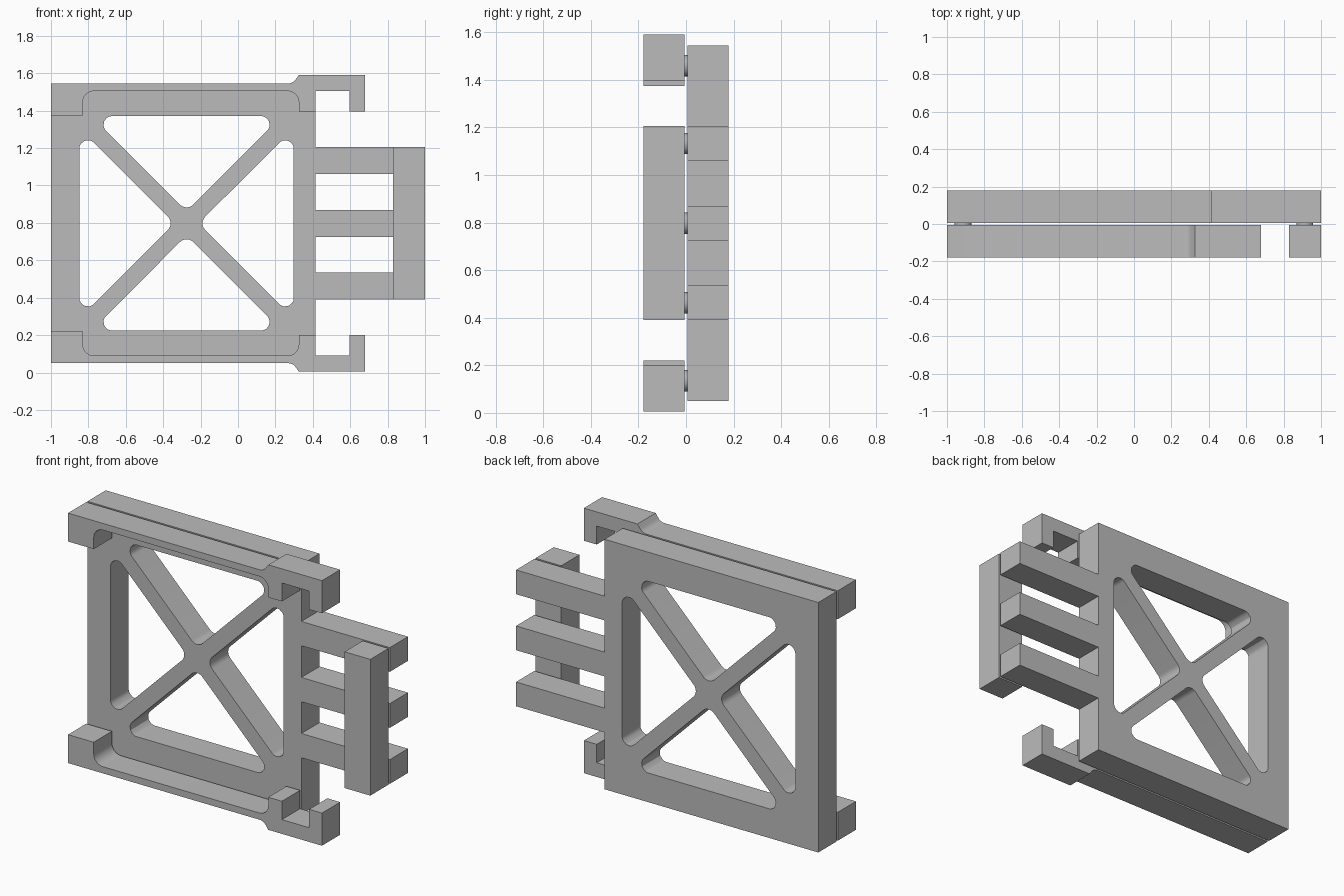
import bpy, bmesh, math
from mathutils import Vector

cube = bpy.data.objects.get("Cube")
if cube:
    bpy.data.objects.remove(cube, do_unlink=True)

grey = bpy.data.materials.new("plain grey")
grey.use_nodes = True
colour = (0.5, 0.5, 0.5, 1)
grey.diffuse_color = colour
grey.node_tree.nodes["Principled BSDF"].inputs["Base Color"].default_value = colour

BACK, FRONT = (0.006, 0.178), (-0.178, -0.006)   # y range of each layer
MID_X, MID_Z = -0.275, 0.7975                    # centre of the frame


def rounded(points, steps=8):
    """Outline from (x, z, radius) corners, filleted where radius > 0."""
    out = []
    for i, (x, z, r) in enumerate(points):
        p = Vector((x, z))
        if r == 0:
            out.append(p)
            continue
        a = (Vector(points[i - 1][:2]) - p).normalized()
        b = (Vector(points[(i + 1) % len(points)][:2]) - p).normalized()
        half = a.angle(b) / 2
        centre = p + (a + b).normalized() * (r / math.sin(half))
        start = p + a * (r / math.tan(half)) - centre
        end = p + b * (r / math.tan(half)) - centre
        for k in range(steps + 1):
            d = start.lerp(end, k / steps).normalized()
            out.append(centre + d * r)
    return out


def slab(name, outlines, y_range):
    """Extruded plate; outlines after the first are holes."""
    curve = bpy.data.curves.new(name, 'CURVE')
    curve.dimensions = '2D'
    curve.fill_mode = 'BOTH'
    curve.extrude = (y_range[1] - y_range[0]) / 2
    for outline in outlines:
        spline = curve.splines.new('POLY')
        spline.points.add(len(outline) - 1)
        for point, co in zip(spline.points, outline):
            point.co = (co[0], co[1], 0, 1)
        spline.use_cyclic_u = True
    obj = bpy.data.objects.new(name, curve)
    bpy.context.collection.objects.link(obj)
    bpy.ops.object.select_all(action='DESELECT')
    obj.select_set(True)
    bpy.context.view_layer.objects.active = obj
    bpy.ops.object.convert(target='MESH')
    obj = bpy.context.view_layer.objects.active
    # stand the plate upright at its depth and close the seams
    bm = bmesh.new()
    bm.from_mesh(obj.data)
    mid = sum(y_range) / 2
    for v in bm.verts:
        x, z, d = v.co
        v.co = (x, mid - d, z)
    bmesh.ops.remove_doubles(bm, verts=bm.verts, dist=1e-5)
    bmesh.ops.recalc_face_normals(bm, faces=bm.faces)
    bm.to_mesh(obj.data)
    bm.free()
    finish(obj)


def finish(obj):
    obj.data.materials.clear()
    obj.data.materials.append(grey)
    bpy.ops.object.select_all(action='DESELECT')
    obj.select_set(True)
    bpy.context.view_layer.objects.active = obj
    bpy.ops.object.shade_smooth_by_angle(angle=math.radians(30))


# Back frame with three arms on its left side
outline = [(-1, 0.05), (0.415, 0.05)]
for low, high in ((0.39, 0.535), (0.725, 0.87), (1.06, 1.205)):
    outline += [(0.415, low), (1, low), (1, high), (0.415, high)]
outline += [(0.415, 1.545), (-1, 1.545)]

# Four triangular windows, one turned in quarter steps, leaving crossed struts
window = rounded([(-0.508, 0.573, 0.045), (0.508, 0.573, 0.045), (0, 0.0645, 0.05)])
windows = []
for turn in range(4):
    c, s = (1, 0, -1, 0)[turn], (0, 1, 0, -1)[turn]
    windows.append([(MID_X + c * x - s * z, MID_Z + s * x + c * z) for x, z in window])
slab("frame_with_arms", [outline] + windows, BACK)

# Hooked rails along the bottom and top of the front
rail = rounded([
    (-1, 0.05, 0), (0.293, 0.05, 0.05), (0.325, 0.005, 0), (0.68, 0.005, 0),
    (0.68, 0.2, 0), (0.595, 0.2, 0), (0.595, 0.09, 0), (0.415, 0.09, 0),
    (0.415, 0.2, 0), (0.325, 0.2, 0), (0.325, 0.09, 0.06), (-0.83, 0.09, 0.06),
    (-0.83, 0.22, 0), (-1, 0.22, 0)])
slab("bottom_rail", [rail], FRONT)
slab("top_rail", [[(x, 2 * MID_Z - z) for x, z in reversed(rail)]], FRONT)

# Upright bar across the arm ends
slab("upright_bar", [[(0.83, 0.39), (1, 0.39), (1, 1.205), (0.83, 1.205)]], FRONT)

# Thin pins joining the two layers
pins = [(-0.915, 0.135), (-0.915, 1.46), (0.913, 0.4625), (0.913, MID_Z), (0.913, 1.1325)]
for i, (x, z) in enumerate(pins):
    bpy.ops.mesh.primitive_cylinder_add(vertices=24, radius=0.045, depth=0.014,
                                        location=(x, 0, z), rotation=(math.pi / 2, 0, 0))
    pin = bpy.context.object
    pin.name = f"joining_pin_{i + 1}"
    finish(pin)
